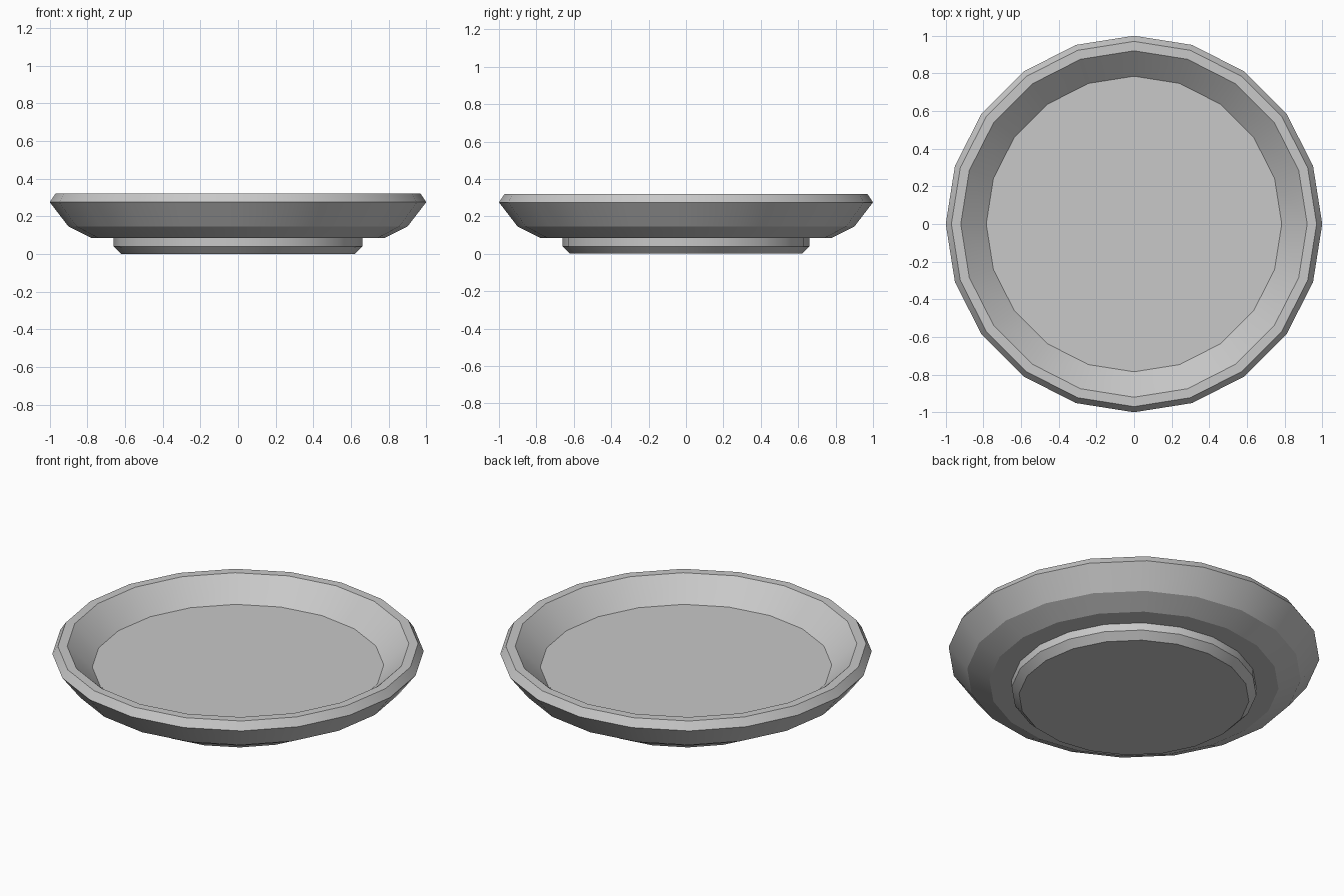
import bpy
import bmesh
import math

cube = bpy.data.objects.get("Cube")
if cube:
    bpy.data.objects.remove(cube)

SIDES = 20

grey = bpy.data.materials.new("light_grey")
grey.use_nodes = True
colour = (0.58, 0.58, 0.58, 1)
grey.diffuse_color = colour
grey.node_tree.nodes["Principled BSDF"].inputs["Base Color"].default_value = colour


def lathe(name, profile):
    """Turn a (radius, height) profile about z, capping both ends."""
    bm = bmesh.new()
    rings = []
    for radius, height in profile:
        angles = [2 * math.pi * i / SIDES for i in range(SIDES)]
        rings.append([bm.verts.new((radius * math.cos(a), radius * math.sin(a), height))
                      for a in angles])
    for low, high in zip(rings, rings[1:]):
        for i in range(SIDES):
            j = (i + 1) % SIDES
            bm.faces.new((low[i], low[j], high[j], high[i]))
    bm.faces.new(rings[0][::-1])
    bm.faces.new(rings[-1])
    bmesh.ops.recalc_face_normals(bm, faces=bm.faces)
    mesh = bpy.data.meshes.new(name)
    bm.to_mesh(mesh)
    bm.free()
    mesh.materials.append(grey)
    obj = bpy.data.objects.new(name, mesh)
    bpy.context.collection.objects.link(obj)
    # Smooth around the ring, crisp between the bands
    bpy.ops.object.select_all(action="DESELECT")
    obj.select_set(True)
    bpy.context.view_layer.objects.active = obj
    bpy.ops.object.shade_smooth_by_angle(angle=math.radians(22))
    return obj


# One closed shell: foot, underside, flared wall, rim, then the sunken floor
lathe("dish", [
    (0.62, 0), (0.66, 0.04), (0.66, 0.085),
    (0.78, 0.085), (0.9, 0.145), (1, 0.275),
    (0.97, 0.32), (0.92, 0.32), (0.785, 0.195),
])
